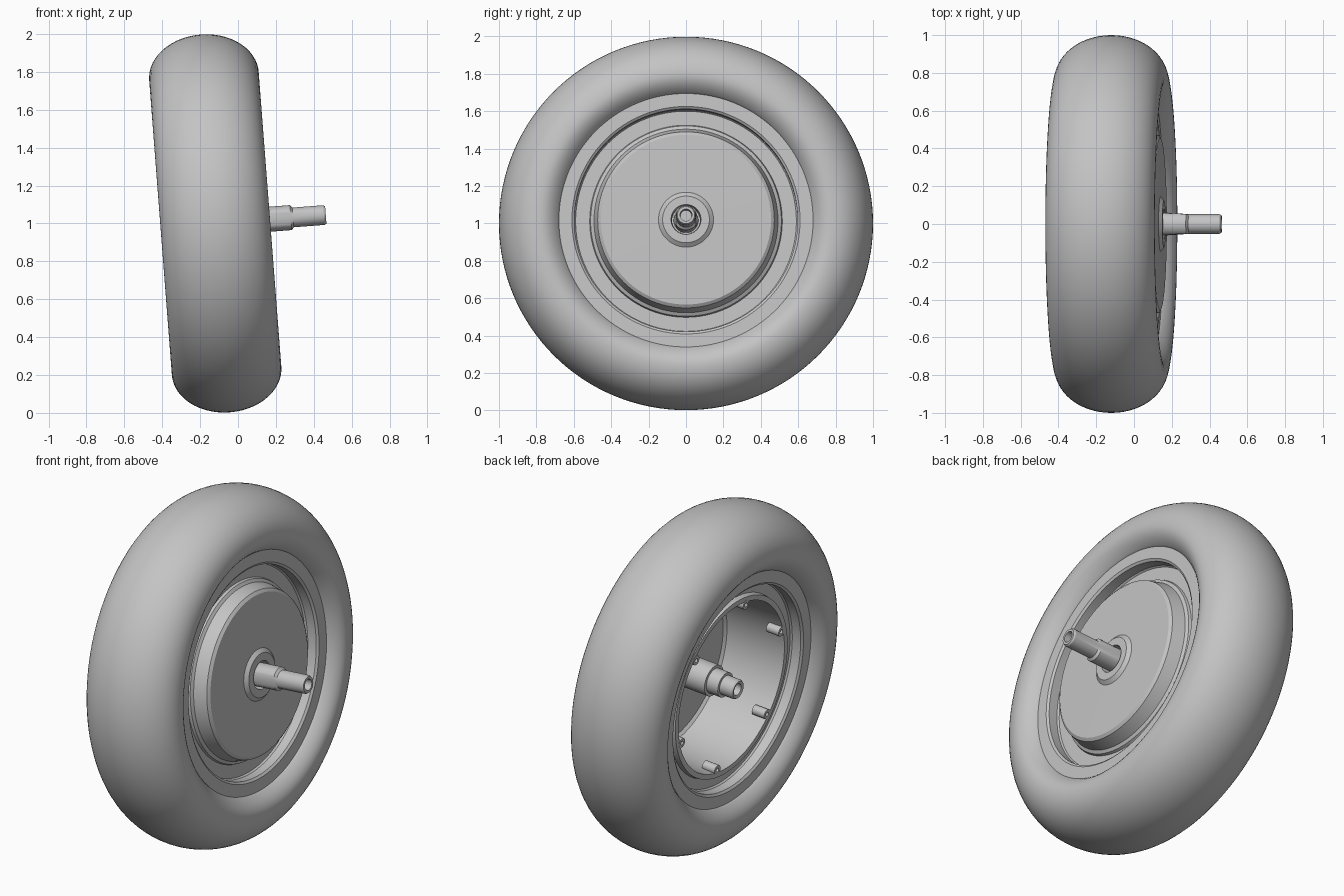
import bpy, bmesh
from math import sin, cos, pi, radians
from mathutils import Matrix, Vector

cube = bpy.data.objects.get("Cube")
if cube:
    bpy.data.objects.remove(cube, do_unlink=True)

grey = bpy.data.materials.new("plain_grey")
grey.use_nodes = True
colour = (0.55, 0.55, 0.55, 1)
grey.diffuse_color = colour
grey.node_tree.nodes["Principled BSDF"].inputs["Base Color"].default_value = colour

# The whole wheel leans slightly around its front-to-back axis
LEAN = Matrix.Translation((-0.12, 0, 1)) @ Matrix.Rotation(radians(-4.4), 4, 'Y')


def lathe(name, profile, segments=96, centre=(0, 0), closed=True, flats=None, angle=30):
    """Spin (x, radius) points around the axle direction."""
    bm = bmesh.new()
    rings = []
    for i in range(segments):
        a = 2 * pi * i / segments
        rings.append([bm.verts.new((x, r * cos(a), r * sin(a))) for x, r in profile])
    count = len(profile) if closed else len(profile) - 1
    for i in range(segments):
        a, b = rings[i], rings[(i + 1) % segments]
        for j in range(count):
            k = (j + 1) % len(profile)
            bm.faces.new((a[j], a[k], b[k], b[j]))
    if flats:
        start, end, half = flats
        for v in bm.verts:
            if start < v.co.x < end:
                v.co.y = max(-half, min(half, v.co.y))
    bmesh.ops.remove_doubles(bm, verts=bm.verts, dist=1e-5)
    bmesh.ops.translate(bm, verts=bm.verts, vec=Vector((0, *centre)))
    bmesh.ops.recalc_face_normals(bm, faces=bm.faces)
    mesh = bpy.data.meshes.new(name)
    bm.to_mesh(mesh)
    bm.free()
    mesh.materials.append(grey)
    obj = bpy.data.objects.new(name, mesh)
    bpy.context.collection.objects.link(obj)
    obj.matrix_world = LEAN
    bpy.ops.object.select_all(action='DESELECT')
    obj.select_set(True)
    bpy.context.view_layer.objects.active = obj
    bpy.ops.object.shade_smooth_by_angle(angle=radians(angle))
    return obj


# Tyre: full outer half ellipse, shallower curve tucking in to the rim
section = []
for i in range(41):
    t = radians(-42 + 264 * i / 40)
    section.append((0.29 * cos(t), 0.78 + (0.22 if sin(t) > 0 else 0.16) * sin(t)))
lathe("tyre", section, segments=128, angle=40)

# Hub and rim: domed cover on one side, open drum on the other
cover = [(0.24, 0.075), (0.28, 0.08), (0.28, 0.125), (0.262, 0.147), (0.26, 0.455),
         (0.248, 0.472), (0.175, 0.492), (0.165, 0.51), (0.15, 0.515), (0.15, 0.59)]
rim = [(0.16, 0.597), (0.215, 0.597), (0.225, 0.61), (0.225, 0.69)]
drum = [(-0.15, 0.59), (-0.15, 0.53), (-0.18, 0.525), (-0.18, 0.495), (0.185, 0.475),
        (0.2, 0.46), (0.2, 0.16), (0.17, 0.14), (0.17, 0.075)]
back_rim = [(-x, r) for x, r in reversed(rim)]
lathe("hub_and_rim", cover + rim + back_rim + drum, segments=128)

# Screw bosses inside the open drum lip
boss = [(-0.182, 0.012), (-0.182, 0.028), (-0.1, 0.028), (-0.1, 0.012)]
for i in range(6):
    a = radians(40 + 60 * i)
    lathe(f"screw_boss_{i + 1}", boss, segments=20, centre=(0.478 * cos(a), 0.478 * sin(a)))

# Axle: stepped stub inside the drum, flatted shaft and bored tip outside
stub = [(-0.16, 0), (-0.16, 0.034), (-0.22, 0.034), (-0.225, 0.05), (-0.215, 0.056),
        (-0.14, 0.056), (-0.14, 0.072), (-0.065, 0.072), (-0.065, 0.09), (0.21, 0.09)]
shaft = [(0.21, 0.066), (0.4, 0.066), (0.412, 0.052), (0.575, 0.052), (0.585, 0.046),
         (0.585, 0.032), (0.53, 0.03), (0.53, 0)]
lathe("axle", stub + shaft, segments=48, closed=False, flats=(0.25, 0.405, 0.053))
